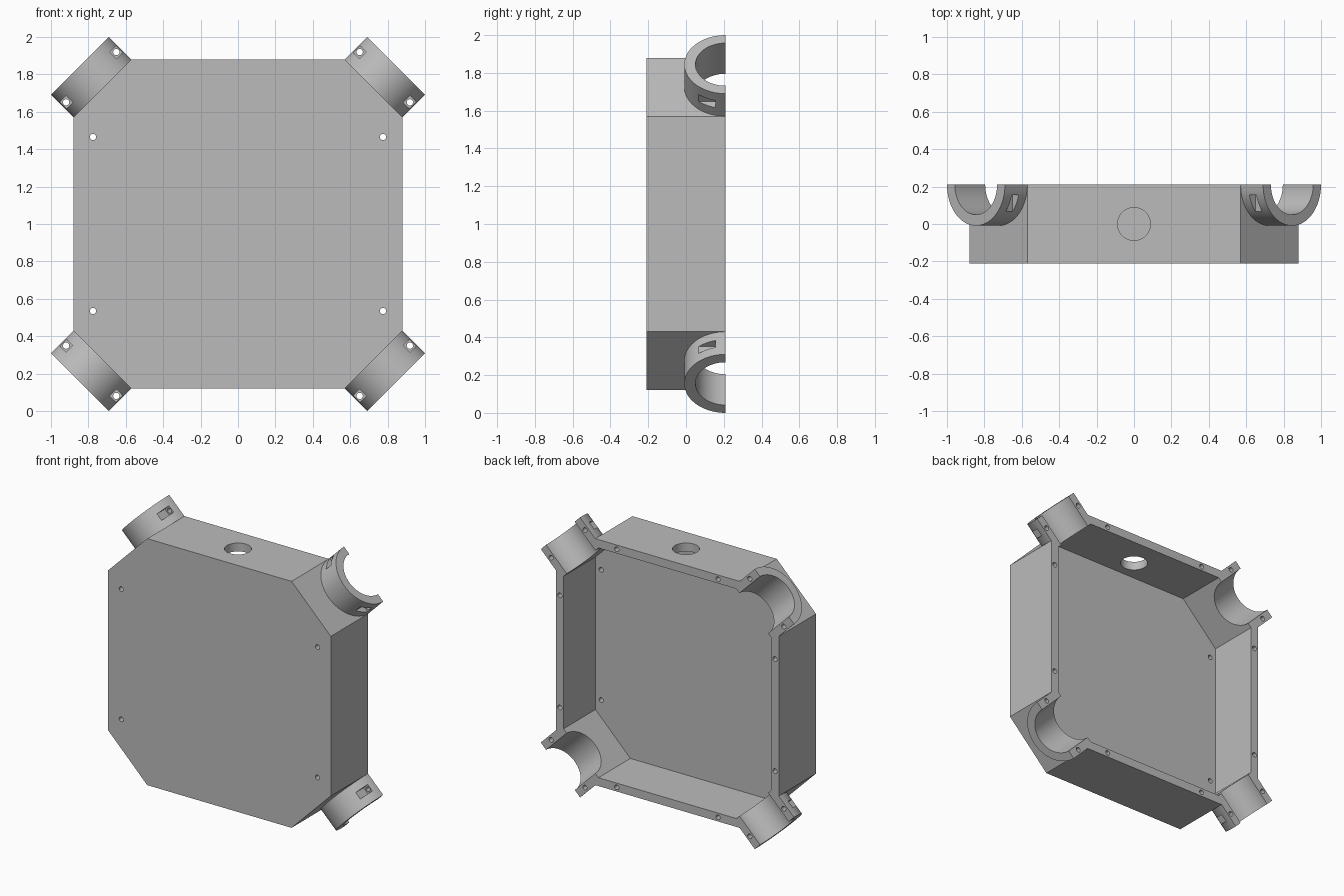
import bpy, bmesh, math
from mathutils import Vector

cube = bpy.data.objects.get("Cube")
if cube:
    bpy.data.objects.remove(cube)

MID = 1.0                   # height of the box centre
HALF, CORNER = 0.88, 0.57   # outer octagon
BACK, FRONT = 0.21, -0.21
WALL = 0.06
R_OUT, R_IN = 0.219, 0.16   # clamp radii
U0, U1 = 0.965, 1.195       # clamp reach along the diagonal
X, Y, Z = Vector((1, 0, 0)), Vector((0, 1, 0)), Vector((0, 0, 1))
CENTRE = Vector((0, 0, MID))

grey = bpy.data.materials.new("light grey plastic")
grey.use_nodes = True
grey.diffuse_color = (0.5, 0.5, 0.5, 1)
grey.node_tree.nodes["Principled BSDF"].inputs["Base Color"].default_value = (0.5, 0.5, 0.5, 1)


def prism(bm, pts, origin, a, b, axis, start, end):
    """Extrude the outline pts, drawn along a and b, from start to end on axis."""
    rings = [[bm.verts.new(origin + a * p + b * q + axis * t) for p, q in pts]
             for t in (start, end)]
    n = len(pts)
    faces = [bm.faces.new(rings[0]), bm.faces.new(rings[1])]
    for i in range(n):
        j = (i + 1) % n
        faces.append(bm.faces.new((rings[0][i], rings[0][j], rings[1][j], rings[1][i])))
    bmesh.ops.recalc_face_normals(bm, faces=faces)


def finish(bm, name):
    mesh = bpy.data.meshes.new(name)
    bm.to_mesh(mesh)
    bm.free()
    mesh.materials.append(grey)
    ob = bpy.data.objects.new(name, mesh)
    bpy.context.collection.objects.link(ob)
    return ob


def circle(r, n):
    return [(r * math.cos(2 * math.pi * i / n), r * math.sin(2 * math.pi * i / n))
            for i in range(n)]


def octagon(h, c):
    return [(h, -c), (h, c), (c, h), (-c, h), (-h, c), (-h, -c), (-c, -h), (c, -h)]


def rect(p, q, hp, hq):
    return [(p - hp, q - hq), (p + hp, q - hq), (p + hp, q + hq), (p - hp, q + hq)]


def combine(target, tool, operation):
    mod = target.modifiers.new(tool.name, 'BOOLEAN')
    mod.operation, mod.object, mod.solver = operation, tool, 'EXACT'
    bpy.context.view_layer.objects.active = target
    bpy.ops.object.modifier_apply(modifier=mod.name)
    bpy.data.objects.remove(tool)


# Direction pairs (outward, sideways) of the four corner clamps
corners = [(Vector((sx, 0, sz)).normalized(), Vector((sz, 0, -sx)).normalized())
           for sx in (-1, 1) for sz in (-1, 1)]

# Octagonal box
bm = bmesh.new()
prism(bm, octagon(HALF, CORNER), CENTRE, X, Z, Y, FRONT, BACK)
housing = finish(bm, "housing")

# Half-round clamps
bm = bmesh.new()
arc = [(R_OUT * math.cos(math.pi * i / 40), BACK - R_OUT * math.sin(math.pi * i / 40))
       for i in range(41)]
for out, side in corners:
    prism(bm, arc, CENTRE, side, Y, out, U0 - 0.02, U1)
combine(housing, finish(bm, "corner_clamps"), 'UNION')

# Cavity open to the back
bm = bmesh.new()
inner = HALF - WALL
prism(bm, octagon(inner, U0 * math.sqrt(2) - inner), CENTRE, X, Z, Y, FRONT + WALL, BACK + 0.1)
combine(housing, finish(bm, "cavity"), 'DIFFERENCE')

# Clamp bores
bm = bmesh.new()
for out, side in corners:
    prism(bm, circle(R_IN, 80), CENTRE + Y * BACK, side, Y, out, U0 - 0.1, U1 + 0.1)
combine(housing, finish(bm, "clamp_bores"), 'DIFFERENCE')

# Nut pockets in the clamps
U_MID, V_MID = 1.11, 0.19
bm = bmesh.new()
for out, side in corners:
    for s in (-1, 1):
        prism(bm, rect(U_MID, s * V_MID, 0.026, 0.025), CENTRE, out, side, Y, -0.1, 0.155)
combine(housing, finish(bm, "nut_pockets"), 'DIFFERENCE')

# Screw holes: clamps, front plate and rear rim
bm = bmesh.new()
screw = circle(0.017, 16)


def drill(at, start, end):
    prism(bm, screw, at, X, Z, Y, start, end)


for out, side in corners:
    for s in (-1, 1):
        drill(CENTRE + out * U_MID + side * s * V_MID, 0.1, 0.3)
for s in (-1, 1):
    for t in (-1, 1):
        drill(CENTRE + X * s * 0.775 + Z * t * 0.465, FRONT - 0.1, FRONT + WALL + 0.05)
        drill(CENTRE + X * s * 0.85 + Z * t * 0.4, 0.08, 0.3)
        drill(CENTRE + X * t * 0.4 + Z * s * 0.85, 0.08, 0.3)
combine(housing, finish(bm, "screw_holes"), 'DIFFERENCE')

# Cable hole in the top wall
bm = bmesh.new()
prism(bm, circle(0.088, 48), CENTRE, X, Y, Z, 0.7, 1.0)
combine(housing, finish(bm, "cable_hole"), 'DIFFERENCE')

bpy.ops.object.select_all(action='DESELECT')
housing.select_set(True)
bpy.context.view_layer.objects.active = housing
bpy.ops.object.shade_smooth_by_angle(angle=math.radians(30))
